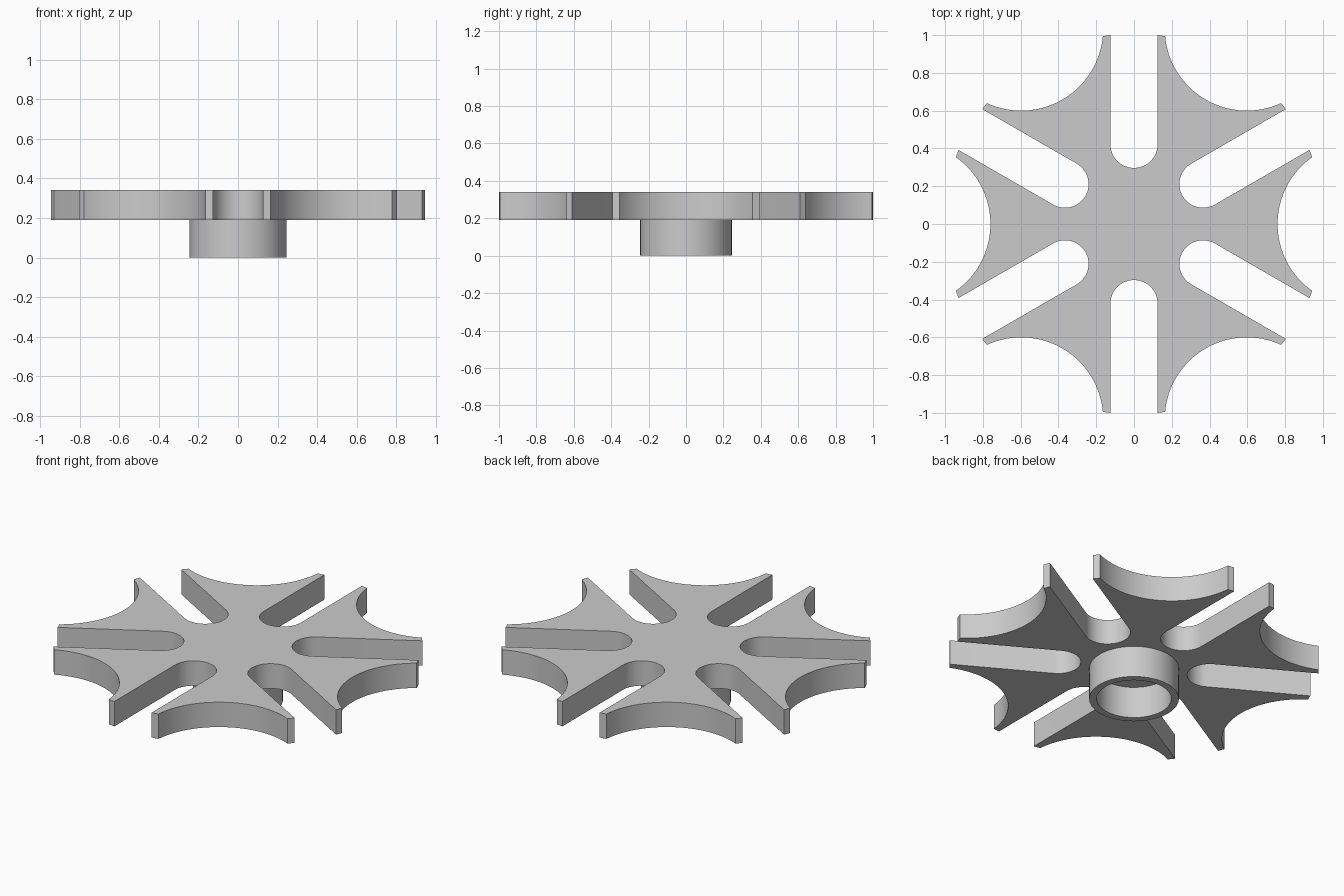
import bpy
import bmesh
from math import sin, cos, pi, radians, sqrt, atan2
from mathutils import Vector, Matrix

if "Cube" in bpy.data.objects:
    bpy.data.objects.remove(bpy.data.objects["Cube"], do_unlink=True)

SLOTS = 6
RIM = 1.008            # outer tip radius
SLOT_HALF = 0.125      # half width of each slot
SLOT_CENTRE = 0.422    # centre of the rounded slot end
SCALLOP_CENTRE, SCALLOP_RADIUS = 1.194, 0.434
PLATE_BOTTOM, PLATE_TOP = 0.19, 0.34
HUB_OUTER, HUB_BORE = 0.245, 0.204

grey = bpy.data.materials.new("light_grey")
grey.use_nodes = True
grey.diffuse_color = (0.6, 0.6, 0.6, 1)
grey.node_tree.nodes["Principled BSDF"].inputs["Base Color"].default_value = (0.6, 0.6, 0.6, 1)


def finish(name, bm):
    bmesh.ops.recalc_face_normals(bm, faces=bm.faces)
    mesh = bpy.data.meshes.new(name)
    bm.to_mesh(mesh)
    bm.free()
    mesh.materials.append(grey)
    obj = bpy.data.objects.new(name, mesh)
    bpy.context.collection.objects.link(obj)
    bpy.ops.object.select_all(action="DESELECT")
    obj.select_set(True)
    bpy.context.view_layer.objects.active = obj
    bpy.ops.object.shade_smooth_by_angle(angle=radians(30))
    return obj


def arc(centre, radius, start, end, steps):
    return [Vector((centre + radius * cos(start + (end - start) * i / steps),
                    radius * sin(start + (end - start) * i / steps), 0))
            for i in range(steps + 1)]


# One sixth of the outline: scallop, rim tip, slot, rim tip
tip_x = (RIM**2 + SCALLOP_CENTRE**2 - SCALLOP_RADIUS**2) / (2 * SCALLOP_CENTRE)
tip_y = sqrt(RIM**2 - tip_x**2)
sweep = atan2(tip_y, SCALLOP_CENTRE - tip_x)
scallop = arc(SCALLOP_CENTRE, SCALLOP_RADIUS, pi + sweep, pi - sweep, 32)
mouth = sqrt(RIM**2 - SLOT_HALF**2)
slot = ([Vector((mouth, -SLOT_HALF, 0))]
        + arc(SLOT_CENTRE, SLOT_HALF, 1.5 * pi, 0.5 * pi, 24)
        + [Vector((mouth, SLOT_HALF, 0))])
sector = scallop + [Matrix.Rotation(pi / SLOTS, 3, "Z") @ p for p in slot]

# Slotted wheel plate
bm = bmesh.new()
outline = []
for k in range(SLOTS):
    turn = Matrix.Rotation(2 * pi * k / SLOTS, 3, "Z")
    outline += [bm.verts.new(turn @ p + Vector((0, 0, PLATE_BOTTOM))) for p in sector]
face = bm.faces.new(outline)
result = bmesh.ops.extrude_face_region(bm, geom=[face], use_keep_orig=True)
top = [v for v in result["geom"] if isinstance(v, bmesh.types.BMVert)]
bmesh.ops.translate(bm, verts=top, vec=(0, 0, PLATE_TOP - PLATE_BOTTOM))
finish("slotted_wheel", bm)

# Hollow hub, closed above by the plate
bm = bmesh.new()
profile = [(HUB_OUTER, PLATE_BOTTOM), (HUB_OUTER, 0), (HUB_BORE, 0), (HUB_BORE, PLATE_BOTTOM)]
points = [bm.verts.new((r, 0, z)) for r, z in profile]
edges = [bm.edges.new(pair) for pair in zip(points, points[1:])]
bmesh.ops.spin(bm, geom=points + edges, cent=(0, 0, 0), axis=(0, 0, 1),
               angle=2 * pi, steps=64, use_merge=True)
bmesh.ops.remove_doubles(bm, verts=bm.verts, dist=0.0001)
# Cap the hidden joint so the normals resolve outward
bmesh.ops.holes_fill(bm, edges=[], sides=0)
rim_edges = [e for e in bm.edges if e.is_boundary]
bmesh.ops.bridge_loops(bm, edges=rim_edges)
finish("hub", bm)
